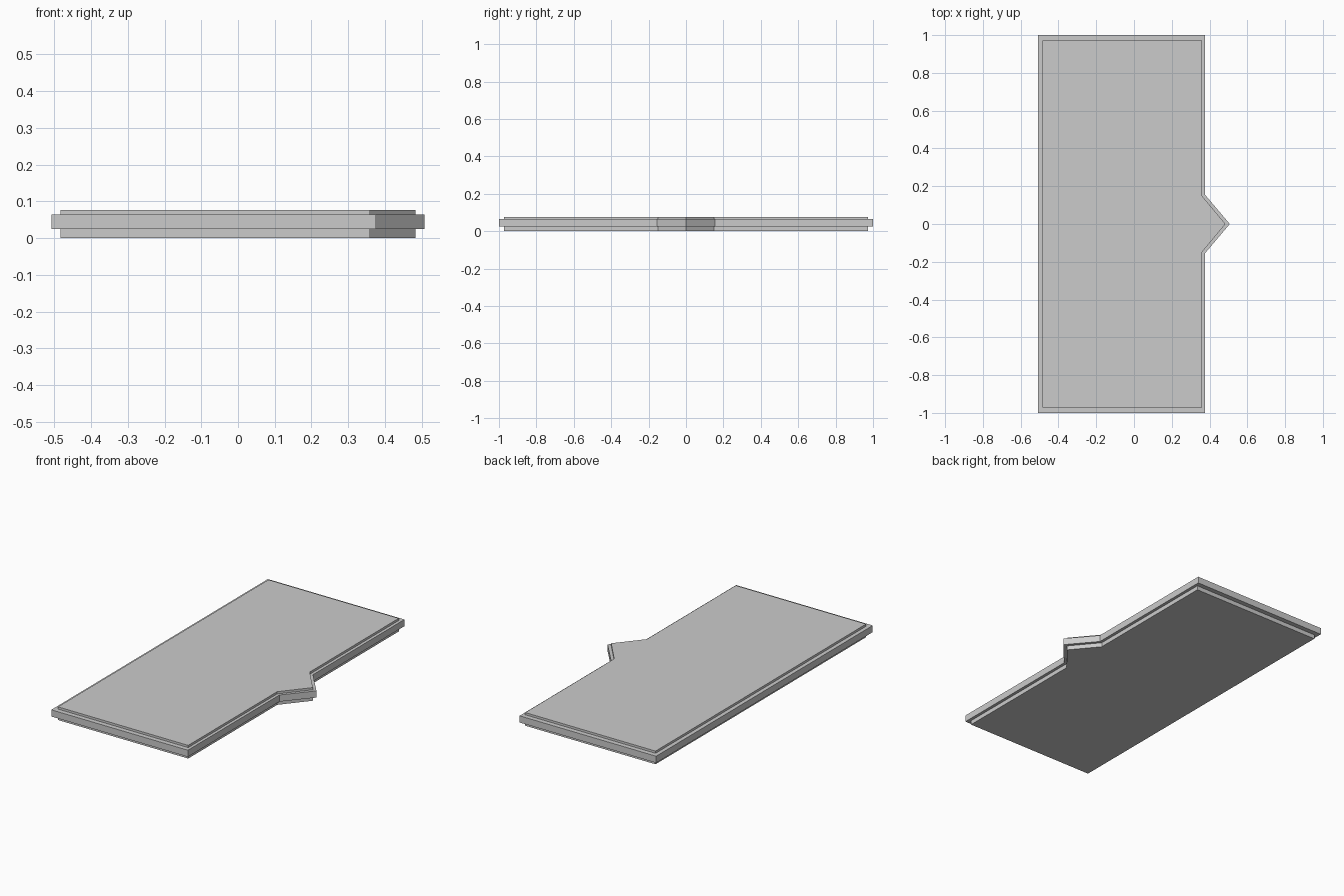
import bpy, bmesh

if "Cube" in bpy.data.objects:
    bpy.data.objects.remove(bpy.data.objects["Cube"])

# Plan outline: a slab with a pointed tab on the +x side
OUTLINE = [(-0.507, -1), (0.376, -1), (0.376, -0.155), (0.507, 0),
           (0.376, 0.155), (0.376, 1), (-0.507, 1)]
CORE = (0.954, 0.972)   # core is a slightly smaller copy of the outline
RIM = (1.0, 1.0)

# Stepped edge, bottom to top: (plan scale, height)
STEPS = [(CORE, 0.0), (CORE, 0.025), (RIM, 0.025),
         (RIM, 0.064), (CORE, 0.064), (CORE, 0.077)]


def stepped_slab(name, outline, steps):
    bm = bmesh.new()
    rings = [[bm.verts.new((x * s[0], y * s[1], z)) for x, y in outline]
             for s, z in steps]
    n = len(outline)
    # Side walls and ledges
    for low, high in zip(rings, rings[1:]):
        for i in range(n):
            j = (i + 1) % n
            bm.faces.new((low[i], low[j], high[j], high[i]))
    # Bottom and top
    bm.faces.new(rings[0][::-1])
    bm.faces.new(rings[-1])
    bmesh.ops.recalc_face_normals(bm, faces=bm.faces)
    mesh = bpy.data.meshes.new(name)
    bm.to_mesh(mesh)
    bm.free()
    obj = bpy.data.objects.new(name, mesh)
    bpy.context.collection.objects.link(obj)
    return obj


stepped_slab("pointed_slab", OUTLINE, STEPS)
